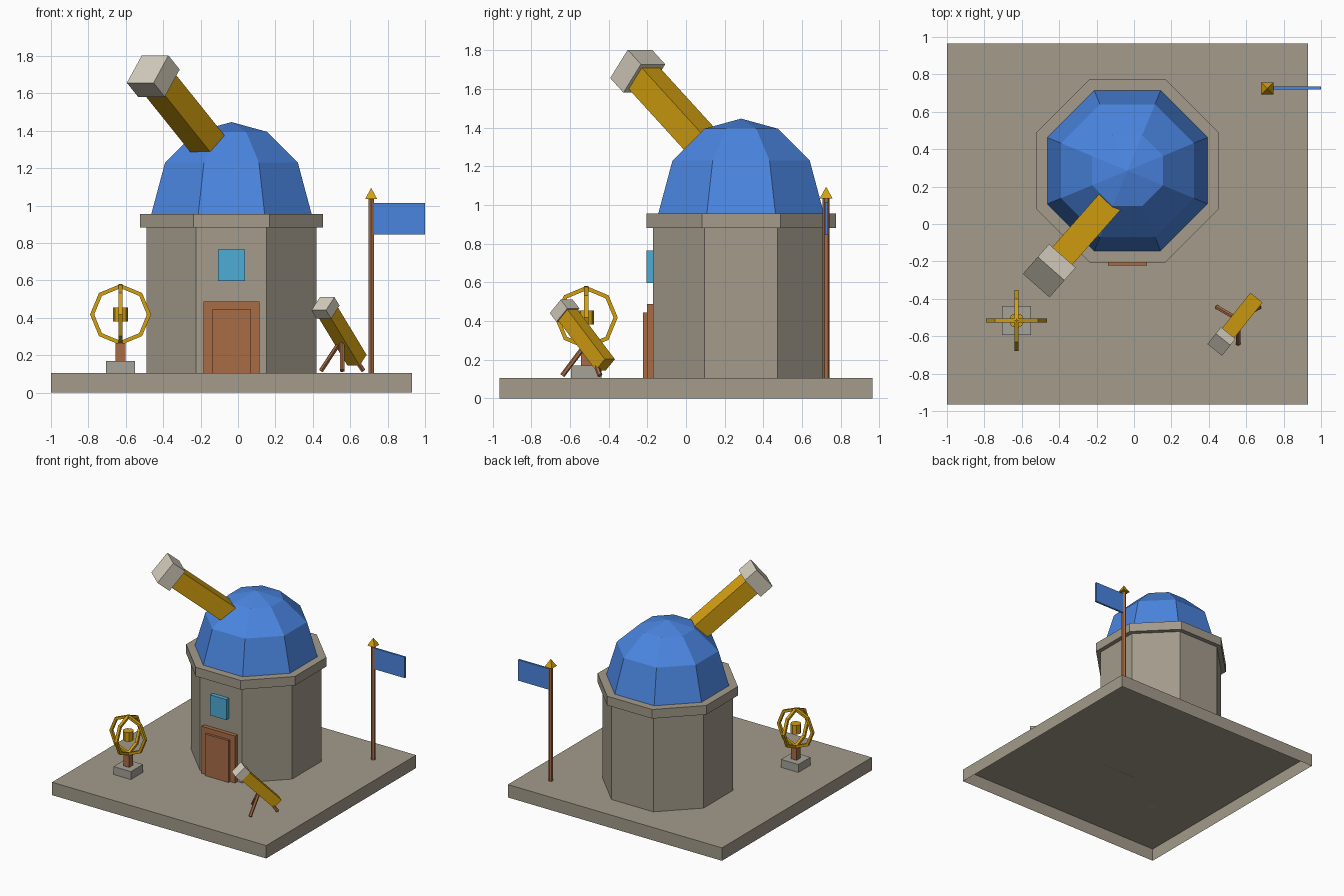
import bpy, bmesh, math
from mathutils import Vector, Matrix

if "Cube" in bpy.data.objects:
    bpy.data.objects.remove(bpy.data.objects["Cube"], do_unlink=True)


def material(name, rgb):
    # sRGB bytes to linear
    lin = [((c / 255 + 0.055) / 1.055) ** 2.4 for c in rgb] + [1]
    m = bpy.data.materials.new(name)
    m.use_nodes = True
    m.diffuse_color = lin
    m.node_tree.nodes["Principled BSDF"].inputs["Base Color"].default_value = lin
    return m


STONE = material("stone", (163, 155, 139))
PLINTH = material("grey stone", (166, 162, 152))
PALE = material("pale metal", (214, 207, 190))
BLUE = material("blue", (74, 133, 224))
GOLD = material("gold", (212, 160, 16))
WOOD = material("wood", (168, 108, 70))
GLASS = material("window blue", (78, 172, 214))


def finish(name, bm, mat):
    bmesh.ops.recalc_face_normals(bm, faces=bm.faces)
    mesh = bpy.data.meshes.new(name)
    bm.to_mesh(mesh)
    bm.free()
    mesh.materials.append(mat)
    obj = bpy.data.objects.new(name, mesh)
    bpy.context.collection.objects.link(obj)
    return obj


def box(name, lo, hi, mat, open_bottom=False):
    lo, hi = Vector(lo), Vector(hi)
    bm = bmesh.new()
    bmesh.ops.create_cube(bm, size=1, matrix=Matrix.Translation((lo + hi) / 2)
                          @ Matrix.Diagonal((*(hi - lo), 1)))
    if open_bottom:
        bmesh.ops.delete(bm, geom=[min(bm.faces, key=lambda f: f.calc_center_median().z)],
                         context='FACES')
        # keep outward normals on the open shell
    return finish(name, bm, mat)


def octagon(name, centre, profile, mat):
    # stack of eight-sided rings given as (apothem, height), flat side to the front
    bm = bmesh.new()
    rings = []
    for apothem, z in profile:
        r = apothem / math.cos(math.pi / 8)
        rings.append([bm.verts.new((centre[0] + r * math.cos((k + 0.5) * math.pi / 4),
                                    centre[1] + r * math.sin((k + 0.5) * math.pi / 4), z))
                      for k in range(8)])
    for a, b in zip(rings, rings[1:]):
        for k in range(8):
            n = (k + 1) % 8
            bm.faces.new((a[k], a[n], b[n], b[k]))
    bm.faces.new(rings[0])
    bm.faces.new(rings[-1])
    bmesh.ops.remove_doubles(bm, verts=bm.verts, dist=0.0005)
    return finish(name, bm, mat)


def rod(name, a, b, r1, mat, r2=None, sides=6, turn=0):
    a, b = Vector(a), Vector(b)
    bm = bmesh.new()
    rot = (b - a).to_track_quat('Z', 'Y').to_matrix().to_4x4()
    bmesh.ops.create_cone(bm, cap_ends=True, segments=sides, radius1=r1,
                          radius2=r1 if r2 is None else r2, depth=(b - a).length,
                          matrix=Matrix.Translation((a + b) / 2) @ rot
                          @ Matrix.Rotation(turn, 4, 'Z'))
    return finish(name, bm, mat)


def telescope(name, end, heading, pitch, length, width, cap_length, cap_width):
    # square tube running back from the centre of the cap's outer face
    h = Vector((*heading, 0)).normalized()
    d = h * math.cos(pitch) + Vector((0, 0, math.sin(pitch)))
    side = d.cross(Vector((0, 0, 1))).normalized()
    frame = Matrix((side, d, side.cross(d))).transposed().to_4x4()
    for part, start, stop, w, mat in (("tube", cap_length * 0.5, length, width, GOLD),
                                      ("cap", 0, cap_length, cap_width, PALE)):
        bm = bmesh.new()
        mid = Vector(end) - d * (start + stop) / 2
        bmesh.ops.create_cube(bm, size=1, matrix=Matrix.Translation(mid) @ frame
                              @ Matrix.Diagonal((w, stop - start, w, 1)))
        finish(name + "_" + part, bm, mat)


def ring(name, centre, radius, thickness, axis):
    # eight-sided hoop with a square cross-section, corner at the top
    bm = bmesh.new()
    loops = []
    for k in range(8):
        a = k * math.pi / 4
        out = Vector((math.cos(a) * axis[0], math.cos(a) * axis[1], math.sin(a)))
        across = Vector((-axis[1], axis[0], 0))
        loops.append([bm.verts.new(Vector(centre) + out * (radius + i * thickness)
                                   + across * j * thickness)
                      for i, j in ((-1, -1), (1, -1), (1, 1), (-1, 1))])
    for k in range(8):
        a, b = loops[k], loops[(k + 1) % 8]
        for i in range(4):
            n = (i + 1) % 4
            bm.faces.new((a[i], a[n], b[n], b[i]))
    return finish(name, bm, GOLD)


# Ground slab, a shell open underneath
G = 0.105
box("ground_slab", (-1, -0.965, 0), (0.93, 0.965, G), STONE, open_bottom=True)

# Tower and dome
C = (-0.035, 0.285)
octagon("tower_wall", C, [(0.455, G), (0.455, 0.9)], STONE)
octagon("tower_cornice", C, [(0.49, 0.882), (0.49, 0.956)], STONE)
octagon("dome", C, [(0.43, 0.95), (0.355, 1.23), (0.19, 1.395), (0, 1.447)], BLUE)
telescope("main_telescope", (-0.483, -0.284, 1.73), (-0.66, -0.75), math.radians(39.5),
          0.85, 0.142, 0.118, 0.19)

# Door and window
box("door_frame", (-0.185, -0.203, G), (0.115, -0.15, 0.488), WOOD)
box("door_panel", (-0.14, -0.222, G), (0.07, -0.15, 0.445), WOOD)
box("window", (-0.108, -0.204, 0.598), (0.037, -0.15, 0.765), GLASS)

# Ringed sky globe on its pedestal
S = Vector((-0.628, -0.516, 0.418))
box("globe_plinth", (S.x - 0.078, S.y - 0.078, G), (S.x + 0.078, S.y + 0.078, 0.17), PLINTH)
box("globe_post", (S.x - 0.026, S.y - 0.026, 0.165), (S.x + 0.026, S.y + 0.026, 0.265), WOOD)
ring("globe_ring_across", S, 0.152, 0.011, (1, 0))
ring("globe_ring_along", S, 0.152, 0.011, (0, 1))
rod("globe_core", S - Vector((0, 0, 0.037)), S + Vector((0, 0, 0.037)), 0.041, GOLD, sides=8)

# Small telescope on a tripod
telescope("small_telescope", (0.454, -0.645, 0.476), (-0.625, -0.78), math.radians(46),
          0.42, 0.083, 0.063, 0.1)
T = Vector((0.557, -0.51, 0.29))
for i, deg in enumerate((30, 150, 270)):
    a = math.radians(deg)
    foot = (T.x + 0.13 * math.cos(a), T.y + 0.13 * math.sin(a), 0.118)
    rod("tripod_leg_%d" % (i + 1), foot, T, 0.013, WOOD)

# Flagpole
P = (0.712, 0.725)
rod("flagpole", (*P, G), (*P, 1.045), 0.018, WOOD)
rod("flagpole_finial", (*P, 1.035), (*P, 1.095), 0.046, GOLD, r2=0, sides=4, turn=math.pi / 4)
box("flag", (P[0] + 0.012, 0.718, 0.845), (1.0, 0.734, 1.015), BLUE)
